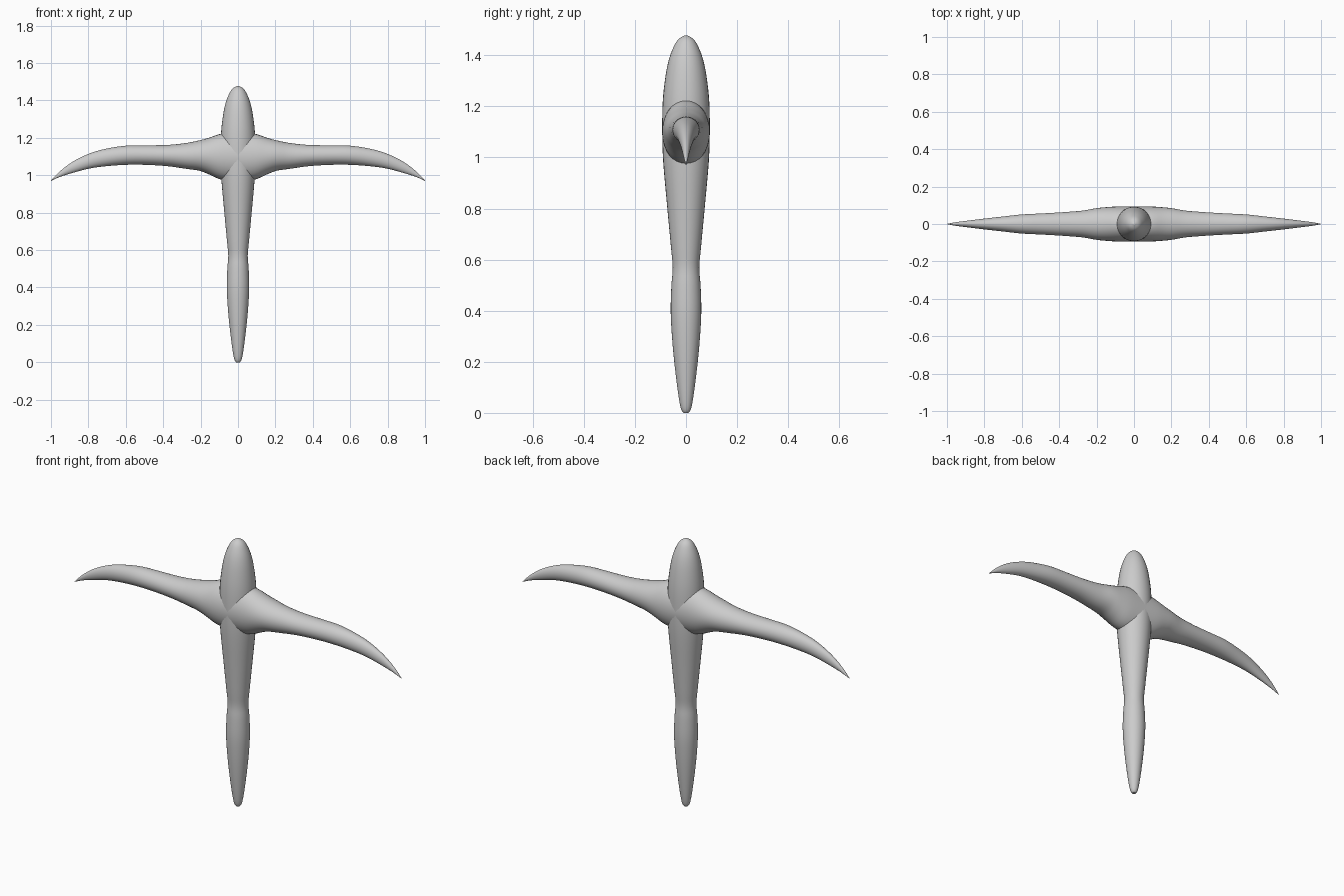
import bpy, bmesh, math

if "Cube" in bpy.data.objects:
    bpy.data.objects.remove(bpy.data.objects["Cube"])

STEPS = 4


def smooth_path(pts):
    """Catmull-Rom interpolation through tuples of any length."""
    out = []
    for i in range(len(pts) - 1):
        p0, p1 = pts[max(i - 1, 0)], pts[i]
        p2, p3 = pts[i + 1], pts[min(i + 2, len(pts) - 1)]
        for k in range(STEPS):
            t = k / STEPS
            out.append(tuple(
                0.5 * (2 * b + (c - a) * t + (2 * a - 5 * b + 4 * c - d) * t ** 2
                       + (3 * b - a - 3 * c + d) * t ** 3)
                for a, b, c, d in zip(p0, p1, p2, p3)))
    out.append(pts[-1])
    return out


def loft(name, rings, cap_start=True, cap_end=True):
    """Skin a list of equal-length vertex rings."""
    bm = bmesh.new()
    loops = [[bm.verts.new(p) for p in ring] for ring in rings]
    n = len(loops[0])
    for a, b in zip(loops, loops[1:]):
        for i in range(n):
            j = (i + 1) % n
            bm.faces.new((a[i], a[j], b[j], b[i]))
    if cap_start:
        bm.faces.new(loops[0][::-1])
    if cap_end:
        bm.faces.new(loops[-1])
    bmesh.ops.recalc_face_normals(bm, faces=bm.faces)
    me = bpy.data.meshes.new(name)
    bm.to_mesh(me)
    bm.free()
    ob = bpy.data.objects.new(name, me)
    bpy.context.collection.objects.link(ob)
    bpy.ops.object.select_all(action='DESELECT')
    ob.select_set(True)
    bpy.context.view_layer.objects.active = ob
    bpy.ops.object.shade_smooth_by_angle(angle=math.radians(40))
    return ob


def angles(n):
    return [2 * math.pi * i / n for i in range(n)]


# Handle with rounded top: (z, radius)
handle = [(0, 0.010), (0.012, 0.018), (0.04, 0.025), (0.10, 0.034), (0.20, 0.046),
          (0.30, 0.055), (0.40, 0.060), (0.50, 0.057), (0.57, 0.052), (0.65, 0.059),
          (0.80, 0.073), (0.98, 0.089), (1.10, 0.093), (1.22, 0.091), (1.32, 0.080),
          (1.39, 0.065), (1.44, 0.045), (1.465, 0.027), (1.478, 0.004)]
loft("handle", [[(r * math.cos(a), r * math.sin(a), z) for a in angles(32)]
                for z, r in smooth_path(handle)])

# Curved tapering arm: (x, top z, bottom z, half depth in y)
arm = [(0, 1.230, 0.966, 0.0935), (0.09, 1.222, 0.977, 0.0935), (0.16, 1.199, 1.007, 0.089),
       (0.21, 1.186, 1.025, 0.083), (0.28, 1.172, 1.035, 0.071), (0.38, 1.162, 1.049, 0.063),
       (0.50, 1.160, 1.056, 0.056), (0.60, 1.158, 1.056, 0.051), (0.70, 1.143, 1.049, 0.040),
       (0.79, 1.118, 1.037, 0.030), (0.88, 1.075, 1.014, 0.019), (0.95, 1.023, 0.992, 0.010),
       (1.0, 0.972, 0.970, 0.001)]
arms = loft("curved_arms",
            [[(x, d * math.cos(a), (t + b) / 2 + (t - b) / 2 * math.sin(a)) for a in angles(32)]
             for x, t, b, d in smooth_path(arm)], cap_start=False)
mirror = arms.modifiers.new("Mirror", 'MIRROR')
mirror.use_axis = (True, False, False)
